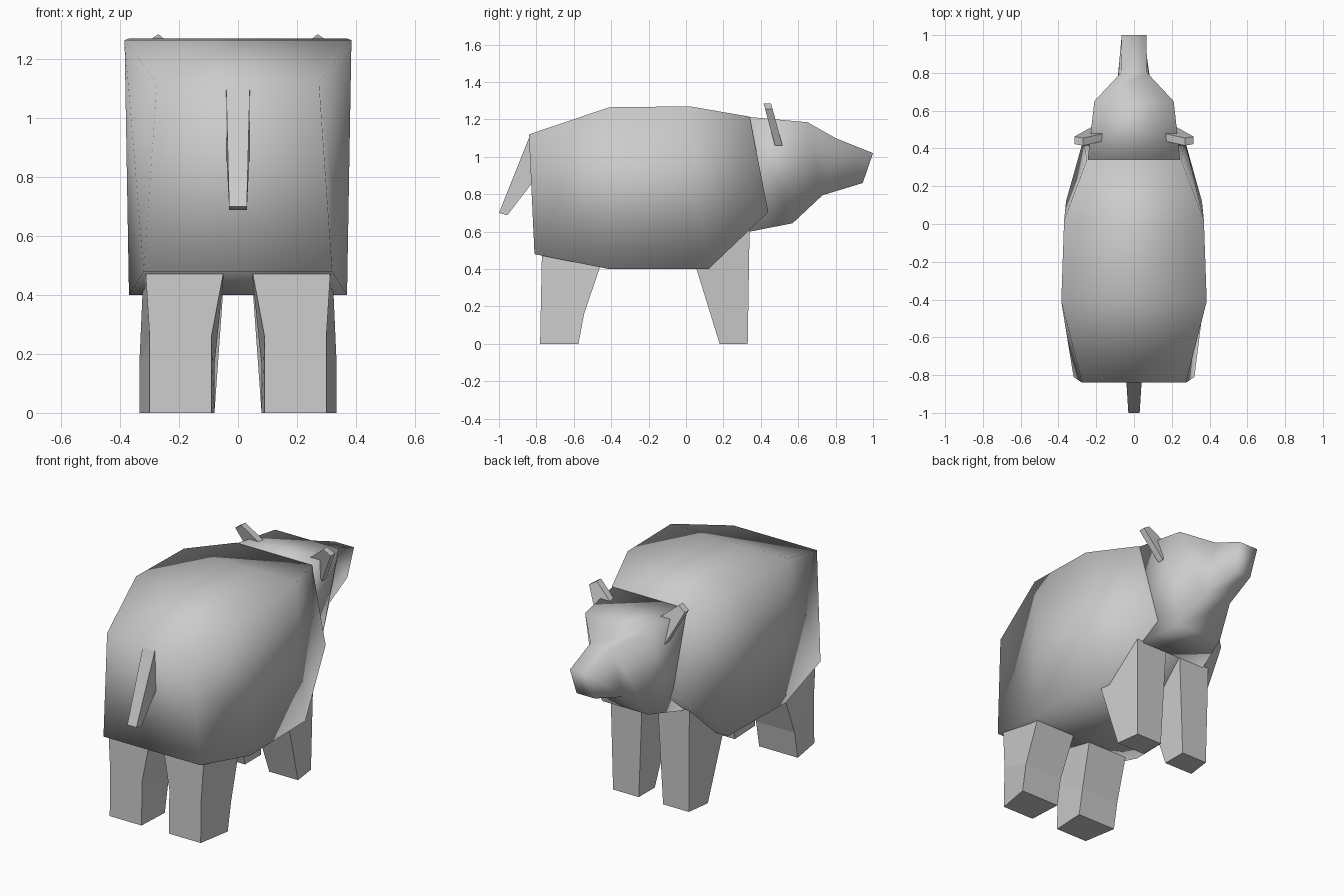
import bpy, bmesh

if "Cube" in bpy.data.objects:
    bpy.data.objects.remove(bpy.data.objects["Cube"])


def loft(name, rings, smooth=False):
    """Skin a list of equal-length point rings and cap both ends."""
    bm = bmesh.new()
    loops = [[bm.verts.new(p) for p in ring] for ring in rings]
    n = len(loops[0])
    for a, b in zip(loops, loops[1:]):
        for i in range(n):
            j = (i + 1) % n
            bm.faces.new((a[i], a[j], b[j], b[i]))
    bm.faces.new(loops[0][::-1])
    bm.faces.new(loops[-1])
    bmesh.ops.recalc_face_normals(bm, faces=bm.faces)
    for f in bm.faces:
        f.smooth = smooth
    mesh = bpy.data.meshes.new(name)
    bm.to_mesh(mesh)
    bm.free()
    ob = bpy.data.objects.new(name, mesh)
    bpy.context.collection.objects.link(ob)
    return ob


def section(top, bottom):
    """Four-cornered section; each edge is (half width, y, z)."""
    (a, y, z), (b, v, w) = top, bottom
    return [(-a, y, z), (a, y, z), (b, v, w), (-b, v, w)]


def leg_ring(back, front):
    """Each edge is (inner x, outer x, y, z)."""
    (a, b, y, z), (c, d, v, w) = back, front
    return [(a, y, z), (b, y, z), (d, v, w), (c, v, w)]


def mirrored(ob):
    m = ob.modifiers.new("Mirror", 'MIRROR')
    m.use_axis[0] = True
    return ob


# Body: four-sided barrel
loft("body", [
    section((.275, -.84, 1.12), (.32, -.81, .48)),
    section((.385, -.41, 1.265), (.37, -.41, .40)),
    section((.37, .02, 1.27), (.36, .12, .40)),
    section((.25, .34, 1.215), (.27, .44, .705)),
], True)

# Head tapering into the snout
loft("head", [
    section((.245, .34, 1.213), (.22, .34, .60)),
    section((.21, .65, 1.185), (.15, .57, .645)),
    section((.07, .80, 1.10), (.09, .73, .795)),
    section((.065, 1.0, 1.02), (.06, .945, .86)),
], True)

# Tail
loft("tail", [
    section((.04, -.84, 1.10), (.04, -.80, .89)),
    section((.03, -1.0, .70), (.03, -.955, .688)),
])

# Legs, mirrored across x
mirrored(loft("rear_leg", [
    leg_ring((.09, .30, -.78, 0), (.08, .335, -.575, 0)),
    leg_ring((.09, .30, -.775, .26), (.08, .335, -.545, .16)),
    leg_ring((.045, .315, -.77, .50), (.05, .32, -.43, .50)),
]))
mirrored(loft("front_leg", [
    leg_ring((.08, .27, .18, 0), (.08, .25, .33, 0)),
    leg_ring((.05, .29, .05, .42), (.05, .26, .34, .62)),
]))

# Ears: thin leaning plates
outline = [(.155, 1.19), (.27, 1.285), (.315, 1.255), (.22, 1.06)]
lean = lambda z: .415 + (1.285 - z) * .27
mirrored(loft("ear", [
    [(x, lean(z) + t, z) for x, z in outline] for t in (0, .04)
]))
